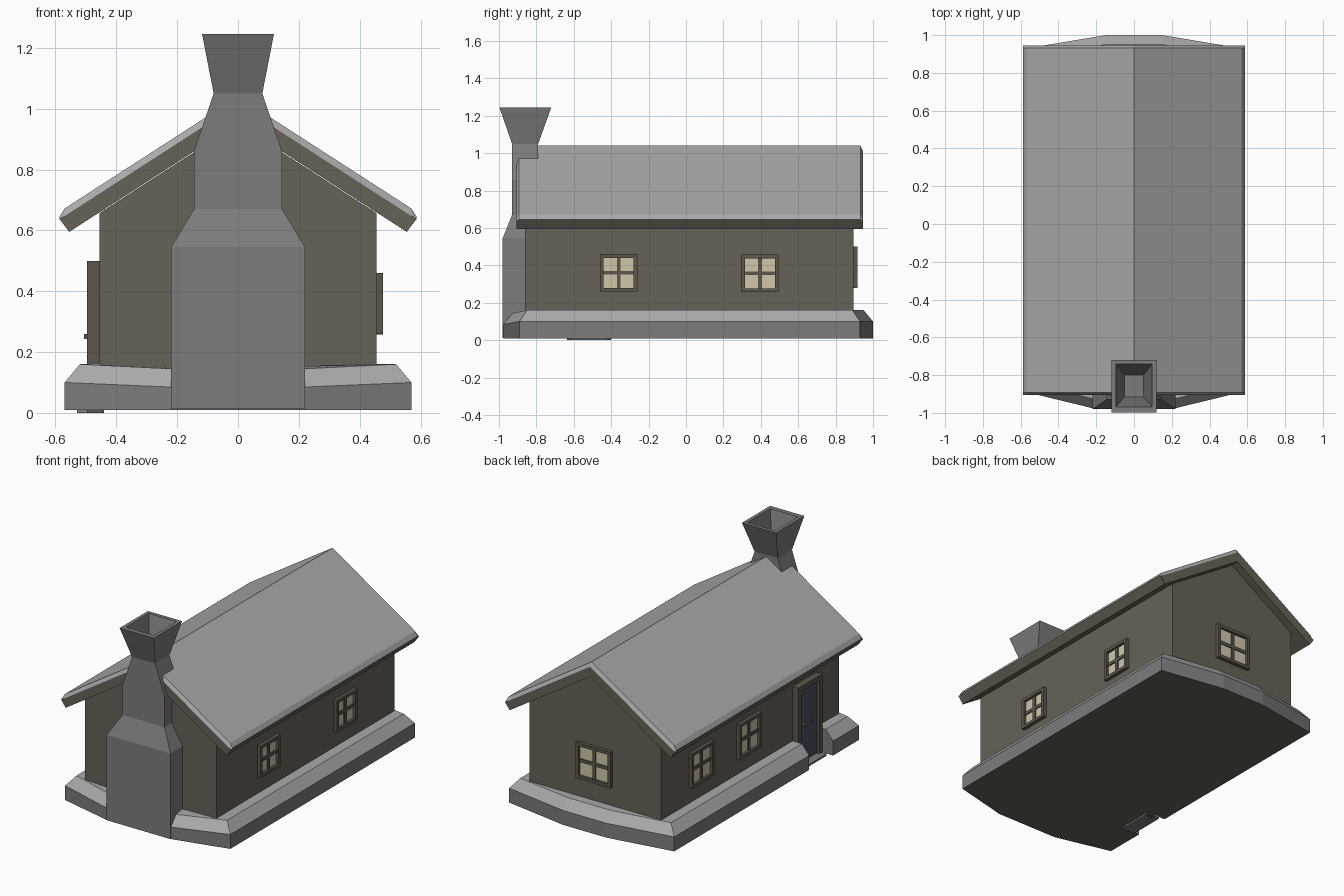
import bpy
import bmesh
import math
from mathutils import Matrix

if "Cube" in bpy.data.objects:
    bpy.data.objects.remove(bpy.data.objects["Cube"])


def material(name, r, g, b):
    m = bpy.data.materials.new(name)
    m.use_nodes = True
    m.diffuse_color = (r, g, b, 1)
    m.node_tree.nodes["Principled BSDF"].inputs["Base Color"].default_value = (r, g, b, 1)
    return m


LIGHT = material("light_grey", 0.40, 0.40, 0.40)
STONE = material("stone_grey", 0.20, 0.20, 0.20)
WALL = material("wall_brown", 0.14, 0.122, 0.095)
FRAME = material("frame_brown", 0.11, 0.094, 0.074)
PANE = material("window_cream", 0.65, 0.565, 0.41)
DOOR = material("door_blue", 0.07, 0.08, 0.12)


def finish(name, bm, mats, rule=None):
    bmesh.ops.recalc_face_normals(bm, faces=bm.faces)
    bm.normal_update()
    if rule:
        for f in bm.faces:
            f.material_index = rule(f)
    me = bpy.data.meshes.new(name)
    bm.to_mesh(me)
    bm.free()
    for m in mats:
        me.materials.append(m)
    ob = bpy.data.objects.new(name, me)
    bpy.context.collection.objects.link(ob)
    return ob


def loft(name, rings, mats, rule=None):
    """Skin closed rings of points and cap both ends."""
    bm = bmesh.new()
    loops = [[bm.verts.new(p) for p in ring] for ring in rings]
    n = len(loops[0])
    for a, b in zip(loops, loops[1:]):
        for i in range(n):
            j = (i + 1) % n
            bm.faces.new((a[i], a[j], b[j], b[i]))
    bm.faces.new(loops[0])
    bm.faces.new(loops[-1])
    return finish(name, bm, mats, rule)


def boxes(name, mat, items, matrix=Matrix()):
    """Join boxes given as (x0, x1, y0, y1, z0, z1)."""
    bm = bmesh.new()
    for x0, x1, y0, y1, z0, z1 in items:
        place = Matrix.Translation(((x0 + x1) / 2, (y0 + y1) / 2, (z0 + z1) / 2))
        size = Matrix.Diagonal((x1 - x0, y1 - y0, z1 - z0, 1))
        bmesh.ops.create_cube(bm, size=1, matrix=matrix @ place @ size)
    return finish(name, bm, [mat])


def mirrored(half):
    """Complete a right-hand profile that starts and ends on the centre line."""
    return half + [(-x, z) for x, z in reversed(half[1:-1])]


# Foundation with bowed ends, sloped shoulder and a doorway notch
def footing(side, front, back, inset, z, dip):
    notch = -0.45
    right = [(0.22, front, z - dip), (side, -0.89 + inset, z),
             (side, 0.93 - inset, z), (0.15, back, z)]
    left = [(-x, y, h) for x, y, h in reversed(right)]
    door = [(-side, -0.40, z), (notch, -0.40, z), (notch, -0.635, z), (-side, -0.635, z)]
    return right + left[:2] + door + left[2:]


def footing_colour(f):
    if f.normal.z < -0.5:
        return 2
    return 0 if f.normal.z > 0.2 else 1


loft("foundation",
     [footing(0.57, -0.975, 1.0, 0, 0.01, 0),
      footing(0.57, -0.975, 1.0, 0, 0.10, 0.015),
      footing(0.52, -0.925, 0.95, 0.04, 0.16, 0.015)],
     [LIGHT, STONE, WALL], footing_colour)

# House body with gables
body = mirrored([(0, 0.95), (0.455, 0.657), (0.455, 0.1), (0, 0.1)])
loft("house_walls", [[(x, y, z) for x, z in body] for y in (-0.86, 0.895)], [WALL])

# Roof slab: pale bevelled top, brown edges and underside
def roof_ring(y, drop):
    half = [(0, 1.04 - drop), (0.57, 0.672 - drop), (0.587, 0.645 - drop * 0.3),
            (0.555, 0.595), (0, 0.953)]
    return [(x, y, z) for x, z in mirrored(half)]


loft("roof",
     [roof_ring(-0.905, 0.025), roof_ring(-0.892, 0), roof_ring(0.932, 0), roof_ring(0.945, 0.025)],
     [LIGHT, WALL], lambda f: 0 if f.normal.z > 0.1 else 1)


# Chimney stack with flared hollow pot
def stack(w, y0, y1, z):
    return [(-w, y0, z), (w, y0, z), (w, y1, z), (-w, y1, z)]


loft("chimney",
     [stack(0.22, -0.98, -0.79, 0.012), stack(0.22, -0.98, -0.79, 0.545),
      stack(0.145, -0.93, -0.79, 0.67), stack(0.145, -0.93, -0.79, 0.86),
      stack(0.08, -0.93, -0.79, 1.05), stack(0.118, -0.998, -0.72, 1.245),
      stack(0.096, -0.968, -0.742, 1.245), stack(0.05, -0.915, -0.80, 1.06)],
     [STONE])


# Windows: raised frame, cross bars and four panes
def window(name, x, y, z, w, h, turn):
    m = Matrix.Translation((x, y, z)) @ Matrix.Rotation(math.radians(turn), 4, "Z")
    t, d, b = 0.02, 0.022, 0.01
    bars = [(-w, w, -d, 0.01, s * h - (t if s > 0 else 0), s * h + (t if s < 0 else 0))
            for s in (-1, 1)]
    bars += [(s * w - (t if s > 0 else 0), s * w + (t if s < 0 else 0), -d, 0.01, t - h, h - t)
             for s in (-1, 1)]
    bars += [(-b, b, -0.012, 0.01, t - h, h - t)]
    bars += [(s * (w + b - t) / 2 - (w - b - t) / 2, s * (w + b - t) / 2 + (w - b - t) / 2,
              -0.012, 0.01, -b, b) for s in (-1, 1)]
    boxes(name + "_frame", FRAME, bars, m)
    boxes(name + "_panes", PANE, [(t - w, w - t, -0.005, 0.003, t - h, h - t)], m)


window("left_front_window", 0.455, -0.36, 0.36, 0.10, 0.10, 90)
window("left_back_window", 0.455, 0.395, 0.357, 0.10, 0.10, 90)
window("right_front_window", -0.455, 0.04, 0.365, 0.11, 0.11, -90)
window("right_back_window", -0.455, 0.51, 0.365, 0.11, 0.11, -90)
window("back_window", 0, 0.895, 0.39, 0.12, 0.112, 180)

# Door with frame, threshold and handle
boxes("door_frame", FRAME,
      [(-0.497, -0.44, -0.635, -0.608, 0.0, 0.5),
       (-0.497, -0.44, -0.427, -0.40, 0.0, 0.5),
       (-0.497, -0.44, -0.608, -0.427, 0.47, 0.5)])
boxes("door_threshold", STONE, [(-0.53, -0.44, -0.63, -0.405, 0.0, 0.012)])
boxes("door_panel", DOOR, [(-0.478, -0.44, -0.608, -0.427, 0.012, 0.47)])
boxes("door_handle", FRAME,
      [(-0.507, -0.497, -0.53, -0.45, 0.243, 0.26),
       (-0.497, -0.475, -0.465, -0.45, 0.243, 0.26)])
